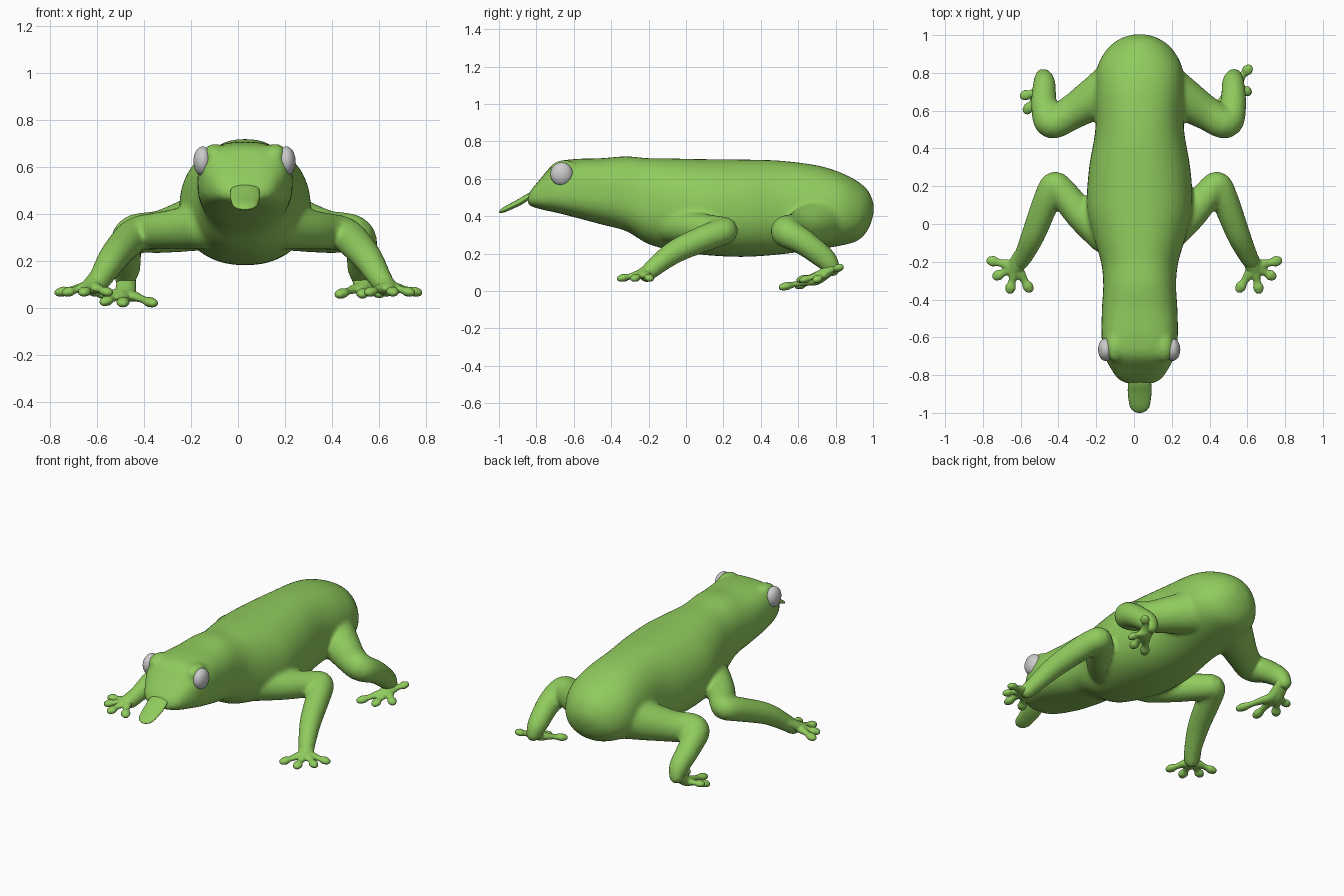
import bpy, bmesh, math
from mathutils import Vector

if "Cube" in bpy.data.objects:
    bpy.data.objects.remove(bpy.data.objects["Cube"])

green = bpy.data.materials.new("skin_green")
green.diffuse_color = (0.28, 0.60, 0.11, 1)
green.use_nodes = True
green.node_tree.nodes["Principled BSDF"].inputs["Base Color"].default_value = green.diffuse_color


def spline(keys, steps):
    """Catmull-Rom samples through tuples of any length."""
    k = [keys[0]] + list(keys) + [keys[-1]]
    out = []
    for i in range(1, len(k) - 2):
        for s in range(steps):
            t = s / steps
            out.append([0.5 * (2 * b + (c - a) * t + (2 * a - 5 * b + 4 * c - d) * t * t
                               + (3 * b - a - 3 * c + d) * t ** 3)
                        for a, b, c, d in zip(k[i - 1], k[i], k[i + 1], k[i + 2])])
    return out + [list(keys[-1])]


def loft(bm, rings):
    loops = [[bm.verts.new(p) for p in r] for r in rings]
    n = len(loops[0])
    for a, b in zip(loops, loops[1:]):
        for i in range(n):
            bm.faces.new((a[i], a[(i + 1) % n], b[(i + 1) % n], b[i]))
    bm.faces.new(loops[0][::-1])
    bm.faces.new(loops[-1])


def tube(bm, keys, sides=14, steps=5, squash=1.0):
    """Round-ended tube through (x, y, z, radius) keys."""
    pts = spline(keys, steps)
    P = [Vector(p[:3]) for p in pts]
    T = [(P[min(i + 1, len(P) - 1)] - P[max(i - 1, 0)]).normalized() for i in range(len(P))]
    R = [p[3] for p in pts]
    spec = list(zip(P, T, R))
    caps = [math.radians(a) for a in (25, 50, 70, 85)]
    head = [(P[0] - T[0] * R[0] * math.sin(a), T[0], R[0] * math.cos(a)) for a in reversed(caps)]
    tail = [(P[-1] + T[-1] * R[-1] * math.sin(a), T[-1], R[-1] * math.cos(a)) for a in caps]
    rings = []
    for p, t, r in head + spec + tail:
        side = t.cross(Vector((0, 0, 1))).normalized()
        up = side.cross(t)
        rings.append([p + r * (math.cos(a) * side + squash * math.sin(a) * up)
                      for a in (2 * math.pi * i / sides for i in range(sides))])
    loft(bm, rings)


def ball(bm, centre, scale, seg=24):
    made = bmesh.ops.create_uvsphere(bm, u_segments=seg, v_segments=seg // 2, radius=1)
    for v in made["verts"]:
        v.co = Vector([c + s * q for c, s, q in zip(centre, scale, v.co)])


def finish(bm, name, mat=green):
    bmesh.ops.recalc_face_normals(bm, faces=bm.faces)
    for f in bm.faces:
        f.smooth = True
    me = bpy.data.meshes.new(name)
    bm.to_mesh(me)
    bm.free()
    ob = bpy.data.objects.new(name, me)
    bpy.context.collection.objects.link(ob)
    if mat:
        me.materials.append(mat)
    return ob


def fuse(ob, voxel, iterations):
    rm = ob.modifiers.new("fuse", 'REMESH')
    rm.mode = 'VOXEL'
    rm.voxel_size = voxel
    rm.use_smooth_shade = True
    sm = ob.modifiers.new("soften", 'SMOOTH')
    sm.factor = 0.5
    sm.iterations = iterations


def mirror(keys, cx):
    return [(2 * cx - k[0],) + tuple(k[1:]) for k in keys]


CX = 0.03

# Body and head: y, bottom z, top z, half width, squareness
sections = [
    (-.845, .46, .515, .07, 2.4), (-.82, .45, .55, .115, 2.6), (-.77, .435, .61, .15, 2.8),
    (-.70, .42, .685, .185, 2.9), (-.60, .395, .705, .202, 2.8), (-.45, .355, .71, .20, 2.5),
    (-.32, .32, .72, .193, 2.4), (-.2, .25, .71, .205, 2.3), (-.05, .212, .708, .25, 2.2),
    (.1, .192, .705, .28, 2.2), (.3, .182, .703, .268, 2.2), (.5, .195, .697, .235, 2.2),
    (.7, .222, .672, .235, 2.2), (.83, .243, .632, .225, 2.2), (.92, .27, .585, .178, 2.1),
    (.975, .33, .535, .115, 2), (1.003, .41, .47, .045, 2)]
rings = []
for y, zb, zt, w, n in spline(sections, 4):
    zw = zb + (zt - zb) * 0.45
    ring = []
    for i in range(40):
        c, s = math.cos(i * math.pi / 20), math.sin(i * math.pi / 20)
        h = zt - zw if s > 0 else zw - zb
        ring.append((CX + w * math.copysign(abs(c) ** (2 / n), c), y,
                     zw + h * math.copysign(abs(s) ** (2 / n), s)))
    rings.append(ring)
bm = bmesh.new()
loft(bm, rings)

# Brow bulges over the eyes
for s in (-1, 1):
    ball(bm, (CX + s * .13, -.65, .65), (.05, .08, .05))

# Legs
front_leg = [(.17, -.06, .35, .10), (.30, .05, .335, .085), (.40, .17, .325, .077),
             (.445, .205, .32, .072), (.485, .12, .29, .072), (.55, -.05, .215, .064),
             (.60, -.16, .135, .052), (.63, -.21, .09, .045)]
rear_leg = [(.12, .75, .39, .14), (.25, .67, .355, .115), (.38, .59, .325, .092),
            (.49, .535, .315, .083), (.525, .63, .26, .07), (.525, .745, .17, .06),
            (.53, .78, .12, .045)]
for leg, cx in ((front_leg, .01), (rear_leg, .025)):
    tube(bm, leg, 20, 6)
    tube(bm, mirror(leg, cx), 20, 6)

# Fuse body and legs into one smooth skin
fuse(finish(bm, "body_and_legs"), 0.012, 10)


# Feet: a fan of bulb-tipped toes spreading from a sloping palm
def foot(name, ankle, palm, tips, tip_r=.029):
    bm = bmesh.new()
    a, p = Vector(ankle), Vector(palm)
    for tip in tips:
        t = Vector(tip)
        keys = [(*a, .042), (*p.lerp(t, .1), .038), (*p.lerp(t, .4), .027),
                (*p.lerp(t, .68), .02), (*p.lerp(t, .9), tip_r), (*t, tip_r * .9)]
        tube(bm, keys, 14, 5, .75)
    fuse(finish(bm, name), 0.006, 4)


front_base = [(.605, -.165, .135), (.635, -.225, .095)]
front_tips = [(.76, -.195, .068), (.73, -.275, .068), (.66, -.345, .068), (.56, -.34, .068)]
foot("front_foot_right", *front_base, front_tips)
foot("front_foot_left", *mirror(front_base, .005), mirror(front_tips, .002))
foot("rear_foot_right", (.53, .77, .13), (.535, .745, .095),
     [(.605, .82, .125), (.60, .70, .062), (.53, .63, .06), (.435, .615, .06)])
foot("rear_foot_left", (-.475, .77, .115), (-.48, .71, .065),
     [(-.58, .68, .06), (-.565, .605, .028), (-.49, .52, .022), (-.365, .52, .022)])

# Tongue
bm = bmesh.new()
tube(bm, [(CX, -.74, .535, .05), (CX, -.83, .51, .06), (CX, -.89, .475, .063),
          (CX, -.95, .445, .056)], 20, 5, .27)
finish(bm, "tongue")

# Eyes
for name, x in (("eye_left", -.15), ("eye_right", .205)):
    bm = bmesh.new()
    ball(bm, (x, -.665, .625), (.04, .06, .063), 32)
    finish(bm, name, None)
